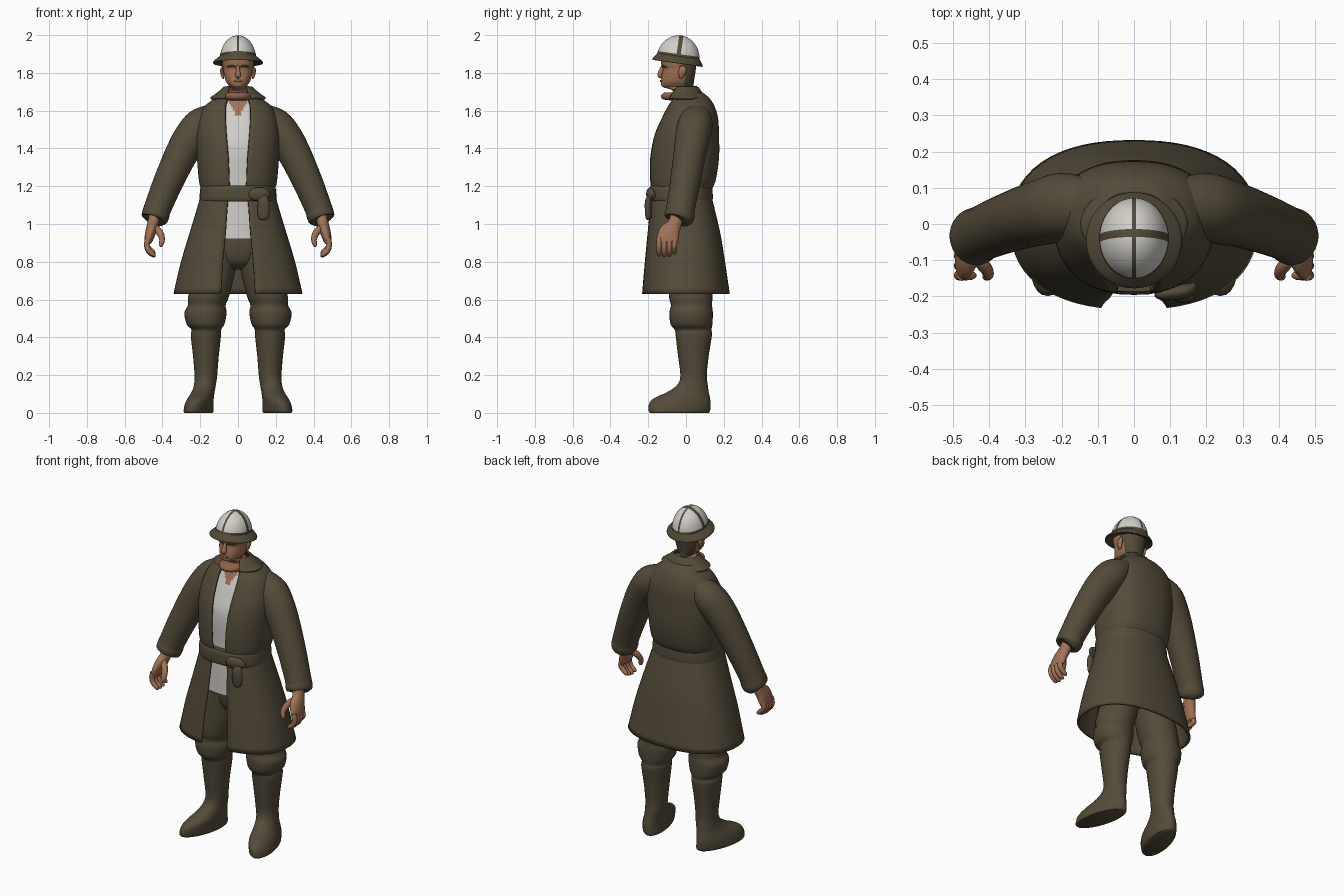
import bpy, bmesh, math
from mathutils import Vector, Matrix


def material(name, rgb):
    m = bpy.data.materials.new(name)
    m.diffuse_color = (*rgb, 1)
    return m


BROWN = material("brown cloth", (0.088, 0.070, 0.041))
SKIN = material("skin", (0.36, 0.17, 0.095))
WHITE = material("off white", (0.64, 0.62, 0.58))
RED = material("dark skin", (0.28, 0.12, 0.07))


def smooth_rows(rows, steps):
    """Catmull-Rom interpolation of rows of numbers."""
    out = []
    for i in range(len(rows) - 1):
        a, b, c, d = (rows[max(0, min(len(rows) - 1, j))] for j in (i - 1, i, i + 1, i + 2))
        for s in range(steps):
            t = s / steps
            out.append([0.5 * (2 * q + (r - p) * t + (2 * p - 5 * q + 4 * r - w) * t * t
                               + (3 * q - p - 3 * r + w) * t ** 3)
                        for p, q, r, w in zip(a, b, c, d)])
    return out + [list(rows[-1])]


def finish(name, bm, mats, rule=None, mirror=False, thick=0, angle=50):
    bmesh.ops.recalc_face_normals(bm, faces=bm.faces)
    if rule:
        for f in bm.faces:
            f.material_index = rule(f.calc_center_median())
    me = bpy.data.meshes.new(name)
    bm.to_mesh(me)
    bm.free()
    ob = bpy.data.objects.new(name, me)
    bpy.context.collection.objects.link(ob)
    for m in mats:
        me.materials.append(m)
    if thick:
        mod = ob.modifiers.new("thickness", 'SOLIDIFY')
        mod.thickness, mod.offset = thick, 0
    if mirror:
        mod = ob.modifiers.new("mirror", 'MIRROR')
        mod.use_mirror_merge = False
    bpy.ops.object.select_all(action='DESELECT')
    ob.select_set(True)
    bpy.context.view_layer.objects.active = ob
    bpy.ops.object.shade_smooth_by_angle(angle=math.radians(angle))
    return ob


def skin_rings(rings, closed):
    bm = bmesh.new()
    vs = [[bm.verts.new(p) for p in r] for r in rings]
    n = len(vs[0])
    for a, b in zip(vs, vs[1:]):
        for i in range(n if closed else n - 1):
            j = (i + 1) % n
            bm.faces.new((a[i], a[j], b[j], b[i]))
    if closed:
        bm.faces.new(vs[0])
        bm.faces.new(vs[-1])
    return bm


def loft(name, rows, mats, gap=False, p=1.0, n=40, steps=4, warp=None, **kw):
    """Stack of level ovals. Row: z, half width, front y, back y, then centre x or front gap."""
    rings = []
    for z, rx, yf, yb, e in smooth_rows(rows, steps):
        cy, ry = (yf + yb) / 2, (yb - yf) / 2
        t0 = math.asin(min(1, (e / rx) ** (1 / p))) if gap else 0
        ring = []
        for i in range(n):
            t = t0 + (2 * math.pi - 2 * t0) * i / (n - 1 if gap else n)
            s, c = math.sin(t), math.cos(t)
            v = Vector(((0 if gap else e) + rx * math.copysign(abs(s) ** p, s),
                        cy - ry * math.copysign(abs(c) ** p, c), z))
            ring.append(warp(v) if warp else v)
        rings.append(ring)
    return finish(name, skin_rings(rings, not gap), mats, **kw)


def tube(name, rows, mats, n=20, steps=4, **kw):
    """Bent tube. Row: x, y, z, radius sideways, radius front to back."""
    rows = smooth_rows(rows, steps)
    pts = [Vector(r[:3]) for r in rows]
    rings = []
    for i, r in enumerate(rows):
        t = (pts[min(i + 1, len(pts) - 1)] - pts[max(i - 1, 0)]).normalized()
        u = t.cross(Vector((0, 1, 0))).normalized()
        v = t.cross(u)
        rings.append([pts[i] + u * r[3] * math.cos(a) + v * r[4] * math.sin(a)
                      for a in (2 * math.pi * k / n for k in range(n))])
    return finish(name, skin_rings(rings, True), mats, **kw)


# Long coat, open down the front
loft("coat", [(0.63, .335, -.23, .225, .09), (0.80, .295, -.215, .20, .08),
              (0.95, .25, -.2, .175, .065), (1.10, .205, -.185, .14, .055),
              (1.17, .188, -.175, .125, .045), (1.23, .2, -.185, .15, .045),
              (1.35, .21, -.185, .168, .05), (1.47, .215, -.163, .168, .06),
              (1.56, .2, -.125, .163, .065), (1.62, .17, -.095, .145, .065),
              (1.66, .12, -.07, .12, .055), (1.69, .09, -.06, .085, .045)],
     [BROWN], gap=True, p=0.85, n=56, thick=0.014)

# Turned-out collar with points
loft("collar", [(1.725, .07, -.055, .055, .045), (1.71, .085, -.07, .07, .05),
                (1.685, .115, -.085, .085, .06), (1.665, .145, -.1, .1, .07)],
     [BROWN], gap=True, thick=0.012)

# Belt with knot and hanging end
loft("belt", [(1.12, .2, -.188, .138, 0), (1.135, .204, -.195, .142, 0),
              (1.185, .2, -.195, .14, 0), (1.205, .193, -.187, .135, 0)], [BROWN], p=0.85)
tube("belt_knot", [(.06, -.19, 1.16, .01, .01), (.08, -.193, 1.158, .032, .018),
                   (.14, -.185, 1.155, .035, .02), (.17, -.17, 1.15, .01, .01)], [BROWN])
tube("belt_end", [(.12, -.185, 1.16, .02, .012), (.135, -.2, 1.12, .03, .017),
                  (.135, -.2, 1.06, .032, .017), (.135, -.198, 1.03, .024, .014),
                  (.135, -.196, 1.022, .006, .005)], [BROWN])

# Sleeves with rolled cuffs
tube("sleeve", [(.12, .055, 1.59, .055, .07), (.19, .05, 1.53, .09, .092),
                (.245, .035, 1.46, .094, .092), (.3, .02, 1.37, .087, .086),
                (.37, -.005, 1.22, .079, .08), (.425, -.028, 1.085, .072, .076),
                (.436, -.034, 1.05, .073, .08), (.444, -.04, 1.025, .068, .074),
                (.446, -.042, 1.02, .045, .05)], [BROWN], n=32, mirror=True)

# Hands
tube("palm", [(.44, -.045, 1.05, .03, .035), (.45, -.06, 1.0, .03, .038),
              (.463, -.088, .955, .028, .056), (.475, -.1, .91, .021, .056),
              (.478, -.1, .895, .01, .045)], [SKIN], mirror=True)
for k, name in enumerate(("index", "middle", "ring", "little")):
    y, d = -.142 + .027 * k, (0.004, 0, .003, .015)[k]
    tube(name + "_finger", [(.475, y, .925, .015, .015), (.483, y, .89, .015, .0145),
                            (.472, y, .855 + d, .014, .014), (.447, y, .834 + d, .012, .012),
                            (.436, y, .832 + d, .004, .004)],
         [SKIN], n=12, steps=3, mirror=True)
tube("thumb", [(.445, -.085, .985, .018, .018), (.415, -.115, .955, .019, .018),
               (.402, -.137, .92, .015, .015), (.408, -.145, .89, .012, .012),
               (.413, -.147, .88, .004, .004)], [SKIN], n=12, mirror=True)


# Trouser legs tucked in boots, feet turned out
def toe_out(v):
    v.x -= (v.y - .03) * .22 * max(0, 1 - v.z / .2)
    return v


loft("leg_and_boot", [(0, .066, -.19, .12, .195), (.012, .072, -.198, .128, .195),
                      (.05, .07, -.195, .13, .195), (.08, .066, -.165, .127, .19),
                      (.11, .06, -.1, .12, .183), (.15, .058, -.045, .115, .175),
                      (.2, .06, -.03, .11, .17), (.3, .068, -.042, .12, .17),
                      (.41, .08, -.055, .137, .17), (.44, .078, -.06, .135, .168),
                      (.47, .1, -.082, .14, .172), (.53, .112, -.088, .142, .172),
                      (.57, .1, -.08, .138, .165), (.62, .108, -.09, .14, .155),
                      (.75, .105, -.09, .14, .12), (.88, .09, -.09, .12, .09)],
     [BROWN], n=32, warp=toe_out, mirror=True)
loft("trouser_hips", [(.76, .04, -.03, .06, 0), (.80, .13, -.08, .11, 0),
                      (.88, .17, -.1, .13, 0), (.95, .17, -.1, .12, 0)], [BROWN])

# Shirt with open neck showing skin
loft("shirt", [(.92, .185, -.155, .12, 0), (1.0, .175, -.155, .11, 0),
               (1.2, .165, -.155, .10, 0), (1.4, .18, -.16, .13, 0),
               (1.52, .17, -.125, .13, 0), (1.6, .14, -.09, .11, 0),
               (1.66, .08, -.065, .07, 0)],
     [WHITE, SKIN], p=.85, n=80, steps=8,
     rule=lambda c: int(c.y < 0 and abs(c.x) < (c.z - 1.56) * .55))

# Rolled neck cloth
loft("neck_cloth", [(1.655, .05, -.09, .02, 0), (1.662, .068, -.125, .03, 0),
                    (1.682, .072, -.132, .035, 0), (1.695, .062, -.115, .03, 0)], [RED])

# Head, hair on the back by position
loft("head", [(1.62, .058, -.06, .045, 0), (1.7, .056, -.065, .04, 0),
              (1.722, .04, -.115, .04, 0), (1.732, .048, -.13, .04, 0),
              (1.755, .064, -.132, .042, 0), (1.79, .074, -.127, .048, 0),
              (1.82, .078, -.122, .052, 0), (1.85, .083, -.132, .055, 0),
              (1.9, .083, -.13, .055, 0), (1.95, .06, -.1, .02, 0)],
     [SKIN, BROWN], p=.9, n=48,
     rule=lambda c: int(c.z > 1.72 and c.y > (-.005 if c.z < 1.82 else -.03)))
tube("nose", [(0, -.12, 1.84, .008, .008), (0, -.132, 1.81, .011, .012),
              (0, -.138, 1.787, .016, .013), (0, -.128, 1.775, .008, .006)], [SKIN], n=12)
tube("mouth", [(-.026, -.122, 1.754, .003, .003), (-.01, -.131, 1.757, .006, .006),
               (.01, -.131, 1.757, .006, .006), (.026, -.122, 1.754, .003, .003)], [RED], n=10)
tube("eyebrow", [(.014, -.124, 1.832, .004, .006), (.035, -.12, 1.838, .006, .008),
                 (.058, -.102, 1.83, .003, .005)], [BROWN], n=10, mirror=True)
tube("ear", [(.08, -.02, 1.835, .005, .01), (.086, -.018, 1.815, .009, .02),
             (.082, -.025, 1.785, .008, .014), (.077, -.03, 1.77, .004, .006)],
     [SKIN], n=12, mirror=True)

# Helmet dome, cut along its bands and coloured by strip
place = Matrix.Translation((0, -.043, 1.868)) @ Matrix.Rotation(math.radians(-8), 4, 'X')
bm = bmesh.new()
bmesh.ops.create_uvsphere(bm, u_segments=48, v_segments=24, radius=1)
bmesh.ops.scale(bm, vec=(.097, .115, .131), verts=bm.verts)


def cut(co, no, clear=False):
    bmesh.ops.bisect_plane(bm, geom=bm.verts[:] + bm.edges[:] + bm.faces[:],
                           plane_co=co, plane_no=no, clear_inner=clear)


cut((0, 0, -.01), (0, 0, 1), True)
cut((0, 0, .032), (0, 0, 1))
for s in (-1, 1):
    cut((s * .006, 0, 0), (1, 0, 0))
    cut((0, s * .011, 0), (0, 1, 0))
dome = finish("helmet_dome", bm, [WHITE, BROWN],
              rule=lambda c: int(abs(c.x) < .006 or abs(c.y) < .011 or c.z < .032))
dome.matrix_world = place

# Helmet brim
brim = loft("helmet_brim", [(.022, .094, -.112, .112, 0), (.008, .112, -.122, .122, 0),
                            (-.008, .13, -.132, .132, 0), (-.018, .131, -.133, .133, 0),
                            (-.014, .112, -.12, .12, 0), (-.008, .085, -.1, .1, 0)],
            [BROWN], n=48)
brim.matrix_world = place
